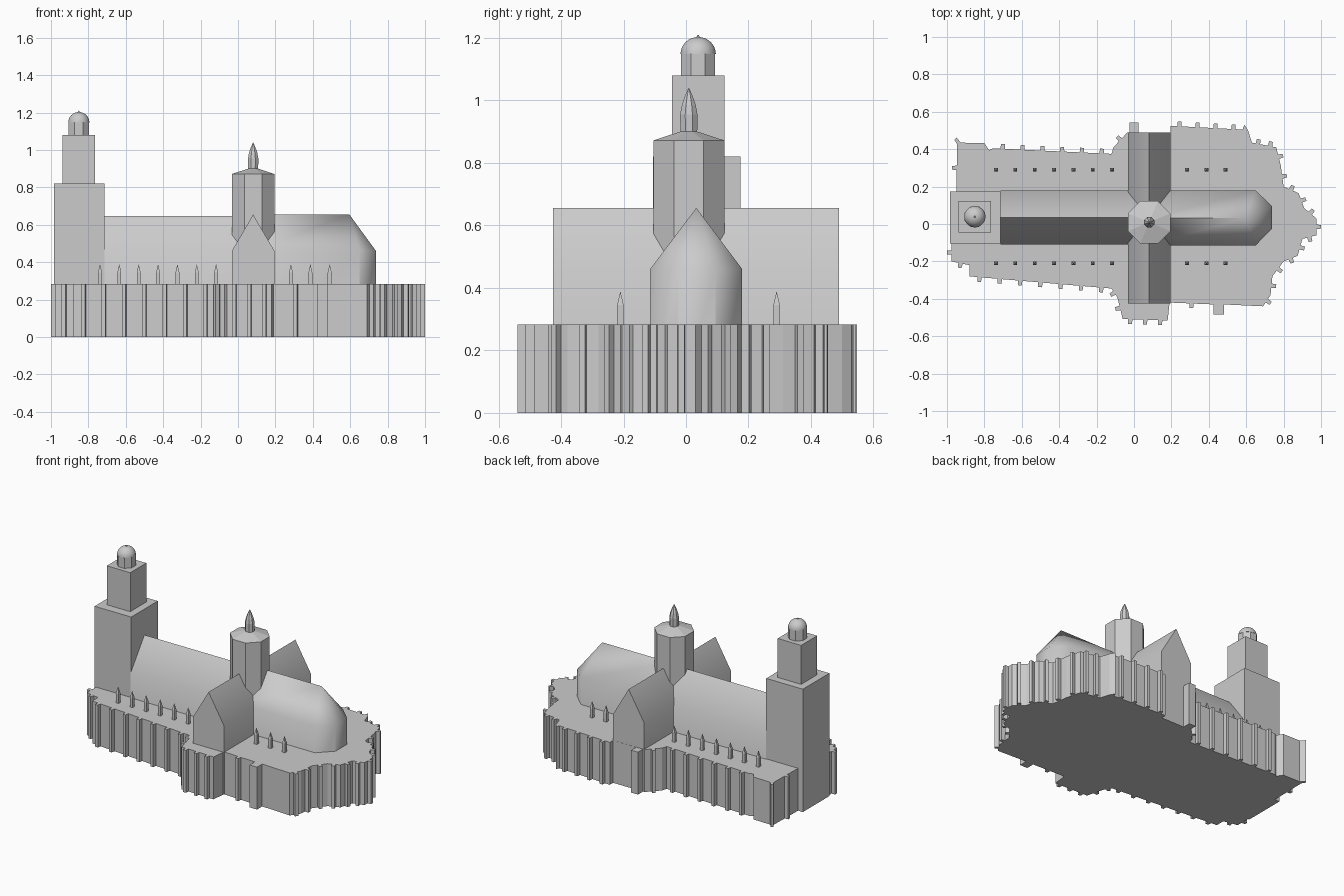
import bpy, bmesh, math
from mathutils import Vector

if "Cube" in bpy.data.objects:
    bpy.data.objects.remove(bpy.data.objects["Cube"])


def make(name, verts, faces, smooth=None):
    me = bpy.data.meshes.new(name)
    me.from_pydata([tuple(v) for v in verts], [], faces)
    bm = bmesh.new()
    bm.from_mesh(me)
    bmesh.ops.remove_doubles(bm, verts=bm.verts, dist=1e-5)
    bmesh.ops.recalc_face_normals(bm, faces=bm.faces)
    bm.to_mesh(me)
    bm.free()
    ob = bpy.data.objects.new(name, me)
    bpy.context.collection.objects.link(ob)
    if smooth:
        bpy.ops.object.select_all(action='DESELECT')
        ob.select_set(True)
        bpy.context.view_layer.objects.active = ob
        bpy.ops.object.shade_smooth_by_angle(angle=math.radians(smooth))
    return ob


def loft(name, rings, smooth=None):
    """Skin a stack of equal-length rings and cap both ends."""
    n = len(rings[0])
    verts = [p for r in rings for p in r]
    faces = [(k * n + i, k * n + (i + 1) % n, (k + 1) * n + (i + 1) % n, (k + 1) * n + i)
             for k in range(len(rings) - 1) for i in range(n)]
    last = (len(rings) - 1) * n
    faces += [tuple(range(n))[::-1], tuple(range(last, last + n))]
    return make(name, verts, faces, smooth)


def box(name, x0, x1, y0, y1, z0, z1):
    return loft(name, [[(x0, y0, z), (x1, y0, z), (x1, y1, z), (x0, y1, z)] for z in (z0, z1)])


def turned(name, cx, cy, profile, n=8, smooth=None):
    """Polygonal tower from (radius, height) pairs, flat side to the front."""
    rings = [[(cx + r * math.cos((i + .5) * math.tau / n),
               cy + r * math.sin((i + .5) * math.tau / n), z) for i in range(n)]
             for r, z in profile]
    return loft(name, rings, smooth)


# Aisle block: clockwise plan, optional third value = buttresses on the next wall
plan = [(-.985, .175), (-.95, .175, 1), (-.945, .425), (-.96, .45), (-.95, .462), (-.925, .435),
        (-.80, .432), (-.775, .395), (-.755, .405, 6), (-.12, .375), (-.11, .41, 1), (-.035, .49),
        (-.025, .49), (-.025, .542), (.025, .542), (.025, .49), (.195, .49), (.195, .525, 4),
        (.58, .505), (.59, .53), (.61, .50), (.63, .435, 2), (.76, .41, 1), (.785, .31, 1),
        (.80, .20, 1), (.88, .165, 1), (.91, .085, 1), (.975, .03, 1), (.975, -.06, 1),
        (.90, -.08, 1), (.875, -.17, 1), (.80, -.20, 1), (.74, -.28, 1), (.73, -.38, 1),
        (.69, -.44), (.48, -.43), (.48, -.485), (.425, -.485), (.425, -.43, 1), (.19, -.42),
        (.18, -.516, 3), (-.06, -.508, 1), (-.09, -.39, 1), (-.12, -.345, 7), (-.88, -.28),
        (-.88, -.22, 1), (-.975, -.20, 1), (-.975, -.105), (-.985, -.105)]
outline = []
for i, p in enumerate(plan):
    a, b = Vector(p[:2]), Vector(plan[(i + 1) % len(plan)][:2])
    outline.append(a)
    n = p[2] if len(p) > 2 else 0
    d = (b - a).normalized()
    out = Vector((-d.y, d.x)) * .025
    for k in range(n):
        c = a.lerp(b, (k + .5) / n)
        outline += [c - d * .012, c - d * .010 + out, c + d * .010 + out, c + d * .012]
loft("aisle_block", [[(v.x, v.y, z) for v in outline] for z in (0, .283)])

# Nave with gabled roof
def gable(y0, y1, eave, ridge):
    return [(y0, 0), (y1, 0), (y1, eave), ((y0 + y1) / 2, ridge), (y0, eave)]

loft("nave", [[(x, y, z) for y, z in gable(-.11, .18, .45, .647)] for x in (-.715, .08)], 40)

# Transept with gabled roof
loft("transept", [[(x, y, z) for x, z in gable(-.033, .195, .46, .655)] for y in (-.426, .489)], 40)

# Choir with polygonal apse
foot = [(.08, -.115), (.65, -.115), (.738, -.025), (.738, .095), (.65, .18), (.08, .18)]
verts = [(x, y, z) for z in (0, .46) for x, y in foot] + [(.08, .033, .656), (.595, .033, .656)]
faces = [(i, (i + 1) % 6, 6 + (i + 1) % 6, 6 + i) for i in range(6)]
faces += [(5, 4, 3, 2, 1, 0), (6, 7, 13, 12), (7, 8, 13), (8, 9, 13), (9, 10, 13),
          (10, 11, 12, 13), (11, 6, 12)]
make("choir", verts, faces, 40)

# Crossing tower, its low roof and spirelet
turned("crossing_tower", .081, .009, [(.123, 0), (.123, .872), (.03, .9)])
turned("crossing_spirelet", .081, .009,
       [(.029, .89), (.03, .955), (.024, .985), (.013, 1.015), (.001, 1.04)])

# West tower, two stages, drum, dome and finial
box("west_tower", -.985, -.715, -.105, .175, 0, .82)
box("west_tower_upper", -.937, -.764, -.045, .124, .81, 1.08)
turned("cupola_drum", -.851, .039, [(.059, 1.07), (.059, 1.15)])
dome = [(.057 * math.cos(t), 1.148 + .055 * math.sin(t))
        for t in [i * math.pi / 2 / 8 for i in range(8)]] + [(.001, 1.203)]
turned("cupola_dome", -.851, .039, dome, 24, 40)
turned("dome_finial", -.851, .039, [(.006, 1.195), (.005, 1.205), (.001, 1.21)])

# Pinnacles along both aisles
xs = [-.738 + i * .1035 for i in range(7)] + [.283, .387, .49]
for y in (-.21, .29):
    for x in xs:
        turned("pinnacle", x, y, [(.0145, .27), (.0145, .345), (.001, .387)], 4)
